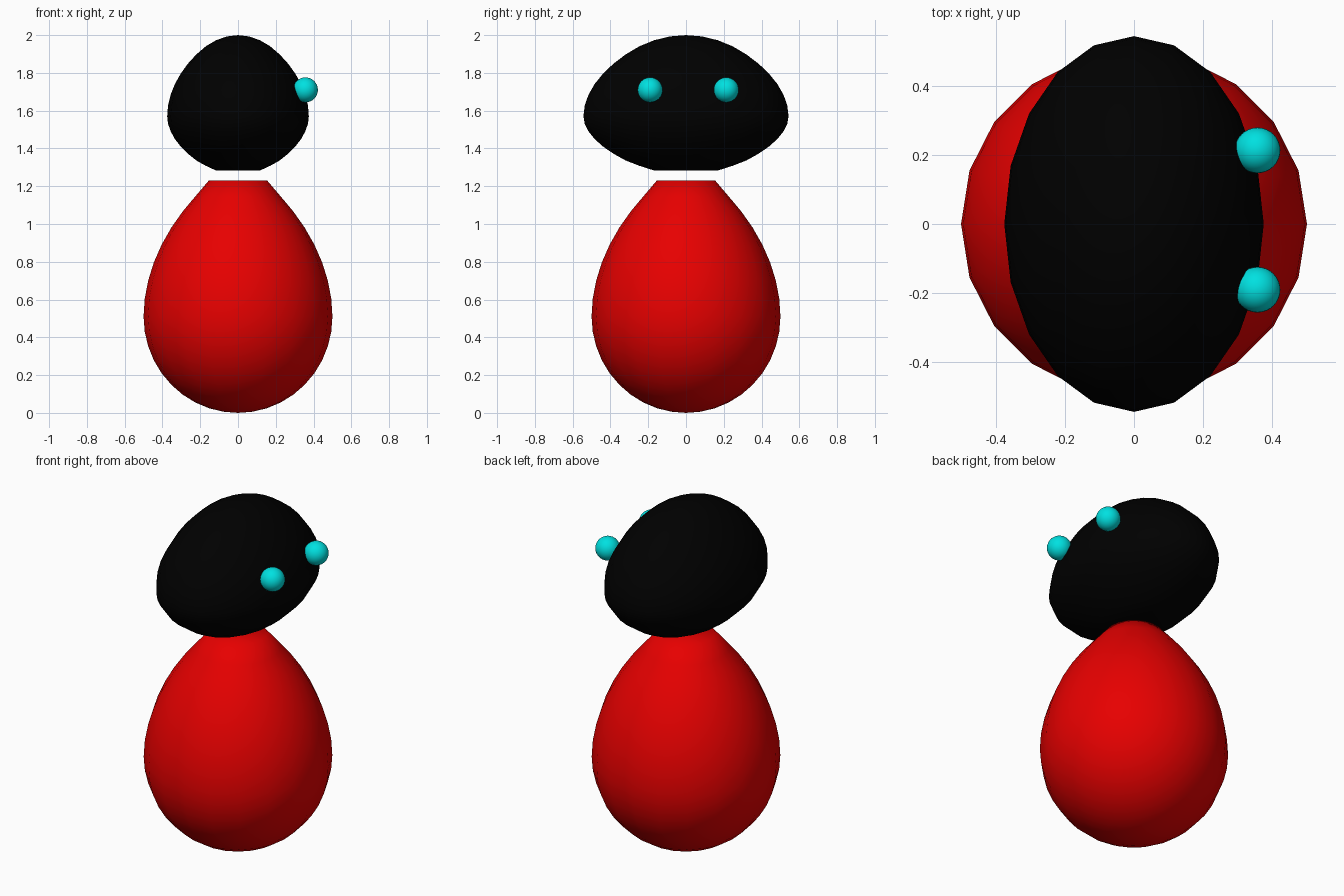
import bpy, bmesh, math

if "Cube" in bpy.data.objects:
    bpy.data.objects.remove(bpy.data.objects["Cube"])

SIDES = 20


def material(name, rgb):
    m = bpy.data.materials.new(name)
    m.diffuse_color = (*rgb, 1)
    m.use_nodes = True
    m.node_tree.nodes["Principled BSDF"].inputs["Base Color"].default_value = m.diffuse_color
    return m


def finish(name, bm, mat):
    bmesh.ops.recalc_face_normals(bm, faces=bm.faces)
    mesh = bpy.data.meshes.new(name)
    bm.to_mesh(mesh)
    bm.free()
    for p in mesh.polygons:
        p.use_smooth = True
    mesh.materials.append(mat)
    obj = bpy.data.objects.new(name, mesh)
    bpy.context.collection.objects.link(obj)
    return obj


def lathe(name, profile, sx, sy, pole_z, mat):
    """Rings of (unit radius, z): flat cap on the first ring, pole after the last."""
    bm = bmesh.new()
    rings = []
    for r, z in profile:
        rings.append([bm.verts.new((sx * r * math.cos(2 * math.pi * i / SIDES),
                                    sy * r * math.sin(2 * math.pi * i / SIDES), z))
                      for i in range(SIDES)])
    pole = bm.verts.new((0, 0, pole_z))
    bm.faces.new(rings[0])
    for i in range(SIDES):
        j = (i + 1) % SIDES
        for a, b in zip(rings, rings[1:]):
            bm.faces.new((a[i], a[j], b[j], b[i]))
        bm.faces.new((rings[-1][i], rings[-1][j], pole))
    return finish(name, bm, mat)


red = material("red", (0.8, 0.0, 0.0))
black = material("black", (0.0, 0.0, 0.0))
cyan = material("cyan", (0.0, 0.75, 0.75))

# Ring angles from the flat cap (18 degrees) towards the pole
angles = [math.radians(a) for a in range(18, 180, 9)]

# Body: egg shape, cut flat at the neck, rounded underneath
upper = [1.23, 1.145, 1.065, 0.98, 0.89, 0.797, 0.70, 0.605, 0.51]
lower = [0.51 + 0.51 * math.cos(a) for a in angles[len(upper):]]
lathe("body", [(math.sin(a), z) for a, z in zip(angles, upper + lower)],
      0.5, 0.5, 0, red)

# Head: wide egg, cut flat at the neck, domed on top
under = [1.283, 1.308, 1.336, 1.372, 1.41, 1.45, 1.491, 1.531, 1.57]
dome = [1.627, 1.684, 1.741, 1.796, 1.849, 1.898, 1.941, 1.973, 1.993]
lathe("head", [(math.sin(a), z) for a, z in zip(angles, under + dome)],
      0.375, 0.543, 2.0, black)

# Eyes: two small balls on the +x side
for name, y in (("eye_left", 0.213), ("eye_right", -0.19)):
    bm = bmesh.new()
    bmesh.ops.create_uvsphere(bm, u_segments=32, v_segments=16, radius=0.066)
    bmesh.ops.translate(bm, verts=bm.verts, vec=(0.357, y, 1.71))
    finish(name, bm, cyan)
